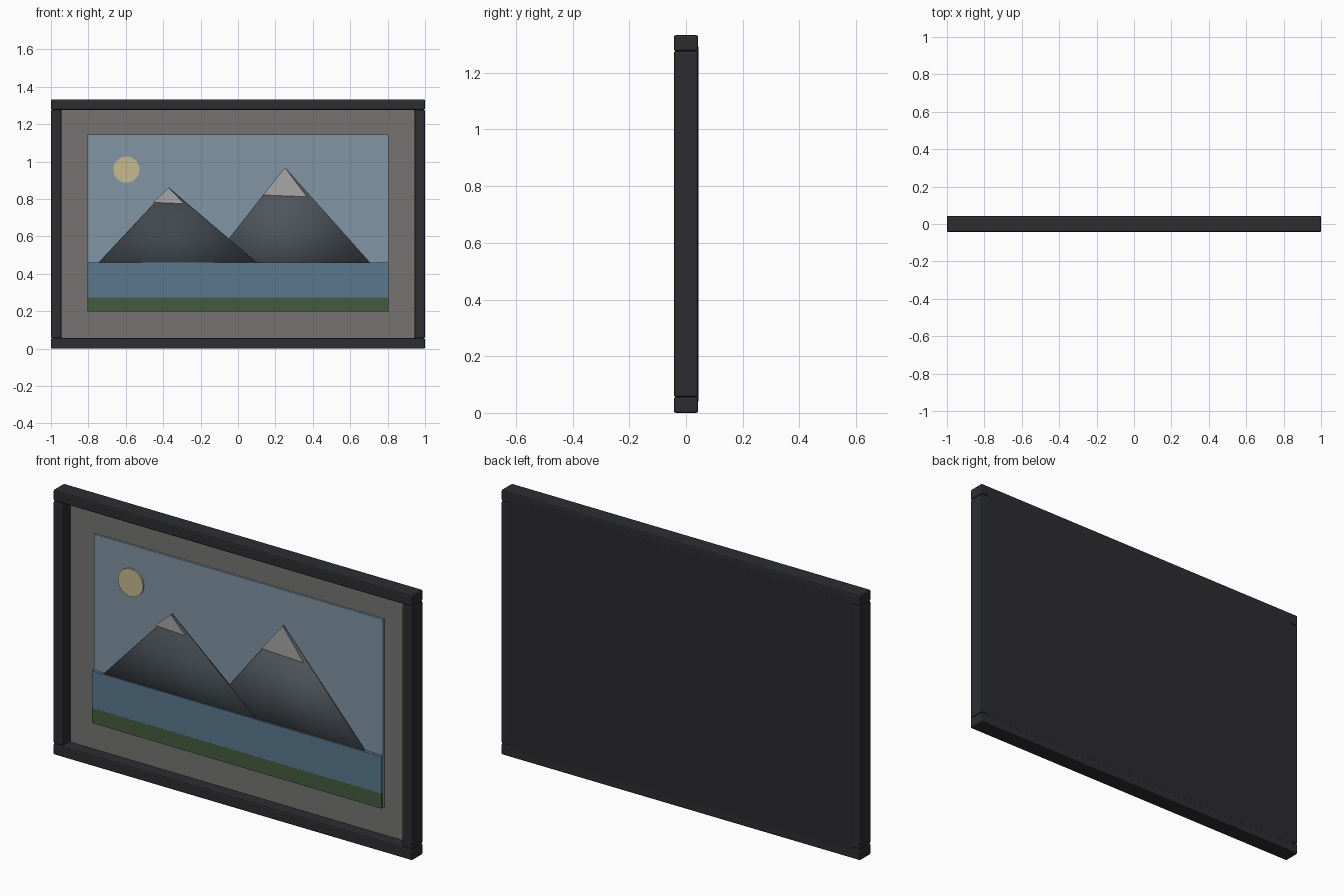
import bpy
import bmesh
import math

if "Cube" in bpy.data.objects:
    bpy.data.objects.remove(bpy.data.objects["Cube"])


def material(name, rgb):
    m = bpy.data.materials.new(name)
    m.diffuse_color = (*rgb, 1.0)
    m.use_nodes = True
    m.node_tree.nodes["Principled BSDF"].inputs["Base Color"].default_value = m.diffuse_color
    return m


DARK = material("dark_wood", (0.026, 0.027, 0.031))
BACK = material("dark_board", (0.023, 0.024, 0.027))
MAT = material("mat_card", (0.178, 0.175, 0.165))
SKY = material("sky_blue", (0.22, 0.30, 0.37))
SUN = material("sun_yellow", (0.57, 0.49, 0.27))
FAR = material("far_rock", (0.075, 0.09, 0.105))
NEAR = material("near_rock", (0.052, 0.065, 0.075))
SNOW = material("snow_white", (0.39, 0.39, 0.39))
LAKE = material("lake_blue", (0.105, 0.19, 0.27))
GRASS = material("grass_green", (0.06, 0.105, 0.05))


def slab(name, outline, y0, y1, mat, bevel=0.0, smooth=False):
    """Extrude an x-z outline from front y0 to back y1."""
    bm = bmesh.new()
    face = bm.faces.new([bm.verts.new((x, y0, z)) for x, z in outline])
    ext = bmesh.ops.extrude_face_region(bm, geom=[face])["geom"]
    bmesh.ops.translate(bm, vec=(0, y1 - y0, 0),
                        verts=[g for g in ext if isinstance(g, bmesh.types.BMVert)])
    # the extrusion drops the first face, so cap the front if it is open
    rim = [e for e in bm.edges if e.is_boundary]
    if rim:
        bmesh.ops.holes_fill(bm, edges=rim, sides=0)
    bmesh.ops.recalc_face_normals(bm, faces=bm.faces)
    for f in bm.faces:
        f.smooth = smooth
    mesh = bpy.data.meshes.new(name)
    bm.to_mesh(mesh)
    bm.free()
    mesh.materials.append(mat)
    ob = bpy.data.objects.new(name, mesh)
    bpy.context.collection.objects.link(ob)
    if bevel:
        mod = ob.modifiers.new("soft_edges", "BEVEL")
        mod.width = bevel
        mod.segments = 2
    return ob


def rect(x0, x1, z0, z1):
    return [(x0, z0), (x1, z0), (x1, z1), (x0, z1)]


# Frame: full-width rails with stiles between them
H, W, D = 1.333, 0.056, 0.043
slab("bottom_rail", rect(-1, 1, 0, W), -D, D, DARK, 0.007)
slab("top_rail", rect(-1, 1, H - W, H), -D, D, DARK, 0.007)
for side, s in (("left", -1), ("right", 1)):
    a, b = sorted((s * (1 - W), s))
    slab(side + "_stile", rect(a, b, W, H - W), -D, D, DARK, 0.007)

# Backing board laps the frame slightly at the back; mat fills the opening
lap = 0.015
slab("backing_board", rect(-1 + W - lap, 1 - W + lap, W - lap, H - W + lap),
     0.024, D + 0.0003, BACK)
slab("mat_board", rect(-1 + W, 1 - W, W, H - W), 0.015, 0.024, MAT)

# Layered landscape
P = 0.805
slab("sky_panel", rect(-P, P, 0.198, 1.144), 0.005, 0.015, SKY)
slab("sun_disc", [(-0.597 + 0.07 * math.cos(i * math.tau / 48),
                   0.957 + 0.07 * math.sin(i * math.tau / 48)) for i in range(48)],
     -0.003, 0.005, SUN)
slab("far_mountain", [(-0.18, 0.42), (0.741, 0.42), (0.251, 0.968)],
     -0.001, 0.005, FAR, smooth=True)
slab("near_mountain", [(-0.782, 0.42), (0.147, 0.42), (-0.37, 0.86)],
     -0.004, 0.005, NEAR, smooth=True)
slab("far_snow_cap", [(0.134, 0.822), (0.368, 0.812), (0.251, 0.968)],
     -0.004, -0.001, SNOW)
slab("near_snow_cap", [(-0.455, 0.782), (-0.289, 0.775), (-0.37, 0.86)],
     -0.007, -0.004, SNOW)
slab("lake", rect(-P, P, 0.273, 0.46), -0.010, 0.005, LAKE)
slab("grass_bank", rect(-P, P, 0.198, 0.273), -0.0102, 0.005, GRASS)
